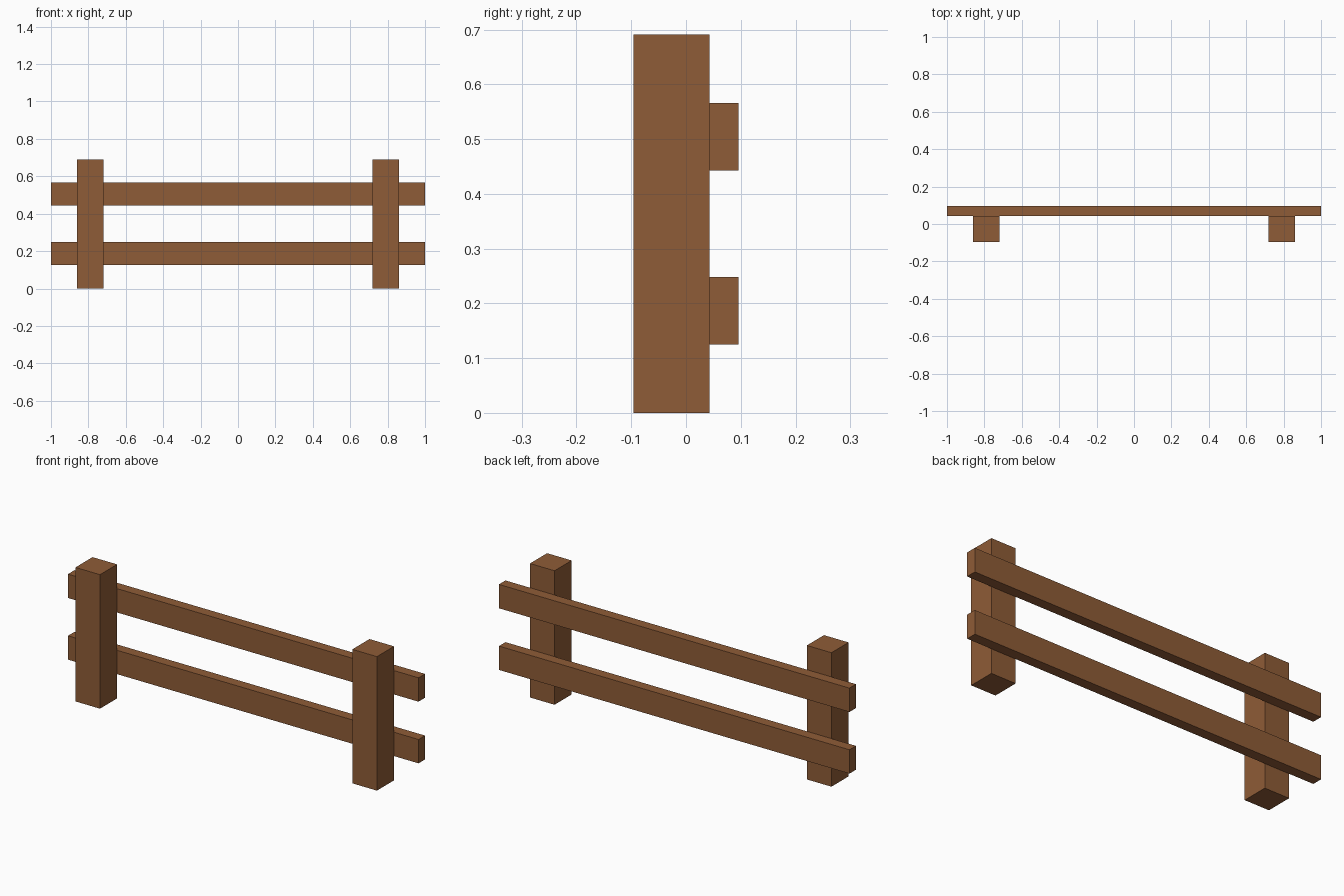
import bpy
import bmesh
from mathutils import Vector

if "Cube" in bpy.data.objects:
    bpy.data.objects.remove(bpy.data.objects["Cube"])

wood = bpy.data.materials.new("brown_wood")
wood.diffuse_color = (0.275, 0.107, 0.038, 1.0)
wood.use_nodes = True
wood.node_tree.nodes["Principled BSDF"].inputs["Base Color"].default_value = wood.diffuse_color


def box(name, lo, hi):
    """Axis-aligned box between two corners."""
    lo, hi = Vector(lo), Vector(hi)
    size = hi - lo
    bm = bmesh.new()
    bmesh.ops.create_cube(bm, size=1.0)
    bmesh.ops.scale(bm, vec=size, verts=bm.verts)
    mesh = bpy.data.meshes.new(name)
    bm.to_mesh(mesh)
    bm.free()
    mesh.materials.append(wood)
    obj = bpy.data.objects.new(name, mesh)
    obj.location = (lo + hi) / 2
    bpy.context.collection.objects.link(obj)
    return obj


FRONT, JOINT, BACK = -0.096, 0.043, 0.096   # y of post front, post/rail contact, rail back

# Square posts
for side, x in (("left", -0.79), ("right", 0.79)):
    box(f"{side}_post", (x - 0.07, FRONT, 0), (x + 0.07, JOINT, 0.691))

# Horizontal rails fixed to the back of the posts
for level, z in (("lower", 0.125), ("upper", 0.443)):
    box(f"{level}_rail", (-1, JOINT, z), (1, BACK, z + 0.123))
